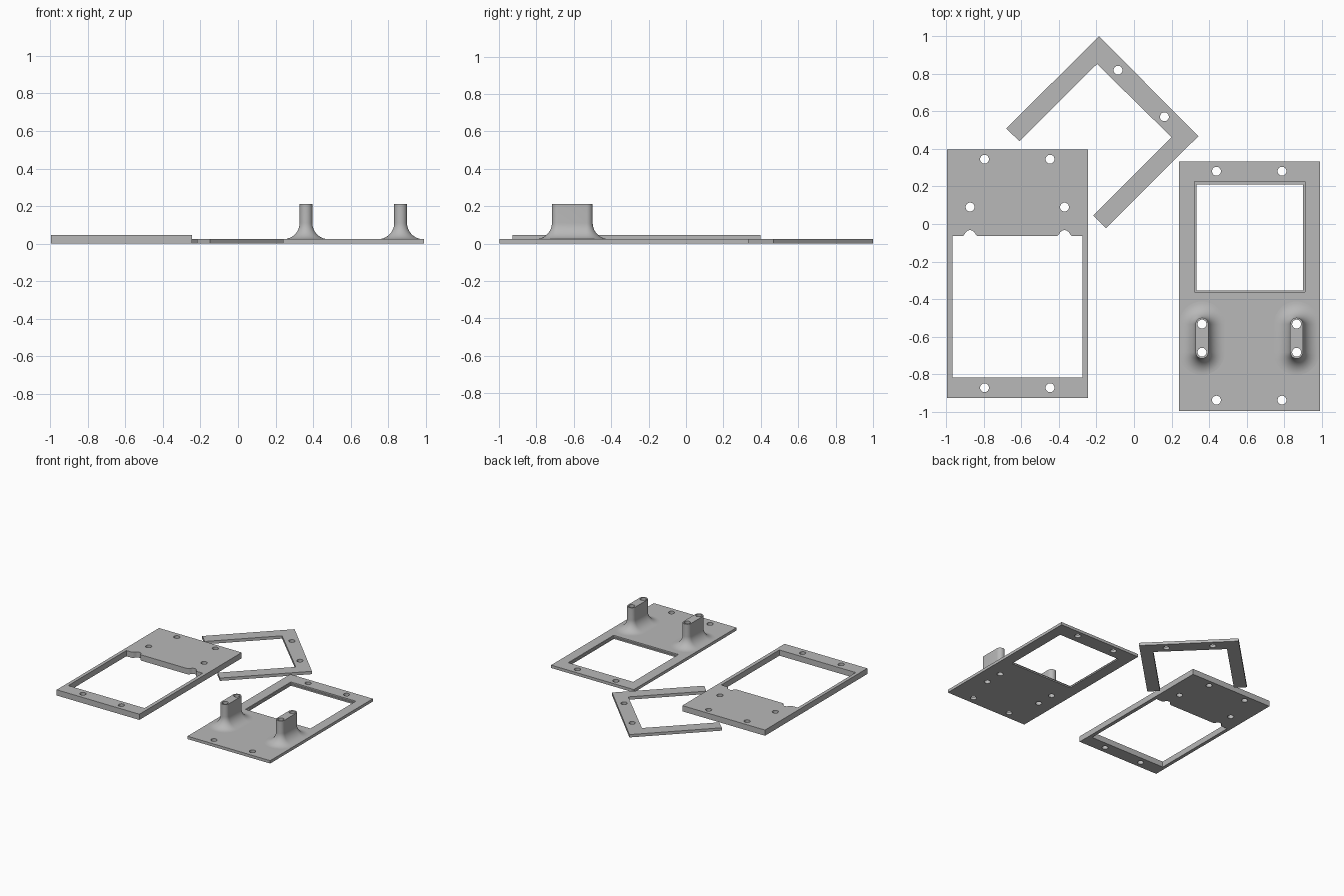
import bpy, bmesh, math

if "Cube" in bpy.data.objects:
    bpy.data.objects.remove(bpy.data.objects["Cube"])

MM = 0.01172          # one millimetre in model units
THIN, THICK = 2 * MM, 4 * MM
HOLE_R = 0.0237

grey = bpy.data.materials.new("plain grey")
grey.diffuse_color = (0.48, 0.48, 0.48, 1)
grey.use_nodes = True
grey.node_tree.nodes["Principled BSDF"].inputs["Base Color"].default_value = grey.diffuse_color


def rect(x0, y0, x1, y1):
    return [(x0, y0), (x1, y0), (x1, y1), (x0, y1)]


def circle(x, y, r=HOLE_R, n=32):
    return [(x + r * math.cos(2 * math.pi * i / n),
             y + r * math.sin(2 * math.pi * i / n)) for i in range(n)]


def stadium(x, y0, y1, r, n=16):
    """Upright slot outline with round ends centred at y0 and y1."""
    pts = []
    for cy, start in ((y1, 0), (y0, math.pi)):
        for i in range(n + 1):
            a = start + math.pi * i / n
            pts.append((x + r * math.cos(a), cy + r * math.sin(a)))
    return pts


def prism(pts, z0, z1):
    return [(pts, z0), (pts, z1)]


def solid(name, stacks, bottom=True):
    """Walls through each stack of rings, capped between first and last rings."""
    bm = bmesh.new()
    lows, highs = [], []
    for stack in stacks:
        rings = [[bm.verts.new((x, y, z)) for x, y in pts] for pts, z in stack]
        for a, b in zip(rings, rings[1:]):
            for i in range(len(a)):
                j = (i + 1) % len(a)
                bm.faces.new((a[i], a[j], b[j], b[i]))
        lows.append(rings[0])
        highs.append(rings[-1])
    for group in ([lows, highs] if bottom else [highs]):
        edges = [bm.edges.get((r[i - 1], r[i])) for r in group for i in range(len(r))]
        bmesh.ops.triangle_fill(bm, use_beauty=True, edges=edges, normal=(0, 0, 1))
    bmesh.ops.recalc_face_normals(bm, faces=bm.faces[:])
    mesh = bpy.data.meshes.new(name)
    bm.to_mesh(mesh)
    bm.free()
    mesh.materials.append(grey)
    obj = bpy.data.objects.new(name, mesh)
    bpy.context.collection.objects.link(obj)
    bpy.ops.object.select_all(action='DESELECT')
    obj.select_set(True)
    bpy.context.view_layer.objects.active = obj
    bpy.ops.object.shade_smooth_by_angle(angle=math.radians(30))
    return obj


# Thick back plate: large window with two bell-shaped notches, six screw holes
half = [(0.042, 0), (0.032, 0.006), (0.024, 0.02), (0.013, 0.03)]
bell = half + [(0, 0.033)] + [(-x, y) for x, y in reversed(half)]
window = [(-0.967, -0.065), (-0.967, -0.817), (-0.275, -0.817), (-0.275, -0.065)]
for cx in (-0.37, -0.873):
    window += [(cx + x, -0.065 + y) for x, y in bell]
holes = [(x, y) for x in (-0.796, -0.447) for y in (0.345, -0.872)]
holes += [(-0.873, 0.09), (-0.37, 0.09)]
outlines = [rect(-0.995, -0.927, -0.245, 0.398), window] + [circle(*h) for h in holes]
solid("back_plate", [prism(p, 0, THICK) for p in outlines])

# Thin front plate: stepped window, corner screw holes and post bores
POSTS, BORES = (0.362, 0.866), (-0.683, -0.533)
holes = [(x, y) for x in (0.439, 0.788) for y in (0.281, -0.938)]
holes += [(x, y) for x in POSTS for y in BORES]
inner = rect(0.332, -0.353, 0.901, 0.211)
recess = rect(0.322, -0.363, 0.911, 0.225)
stacks = [prism(p, 0, THIN) for p in
          [rect(0.24, -0.997, 0.99, 0.333)] + [circle(*h) for h in holes]]
stacks.append([(inner, 0), (inner, MM), (recess, MM), (recess, THIN)])
solid("front_plate", stacks)

# Two slot-shaped posts with a rounded flare at the base and two bores each
POST_R, FLARE, TOP = 0.034, 0.087, 18 * MM
for side, x in zip(("left", "right"), POSTS):
    outer = []
    for i in range(13):
        a = math.pi / 2 * i / 12
        r = POST_R + FLARE * (1 - math.sin(a))
        outer.append((stadium(x, *BORES, r), THIN + FLARE * (1 - math.cos(a))))
    outer.append((stadium(x, *BORES, POST_R), TOP))
    bores = [prism(circle(x, y), THIN, TOP) for y in BORES]
    solid(side + "_post", [outer] + bores, bottom=False)

# Loose U-shaped spacer lying at 45 degrees
spacer = [(-0.187, 1.0), (-0.68, 0.508), (-0.61, 0.441), (-0.197, 0.852),
          (0.2, 0.462), (-0.217, 0.046), (-0.149, -0.022), (0.343, 0.468)]
outlines = [spacer, circle(-0.085, 0.819), circle(0.162, 0.571)]
solid("spacer", [prism(p, 0, THIN) for p in outlines])
